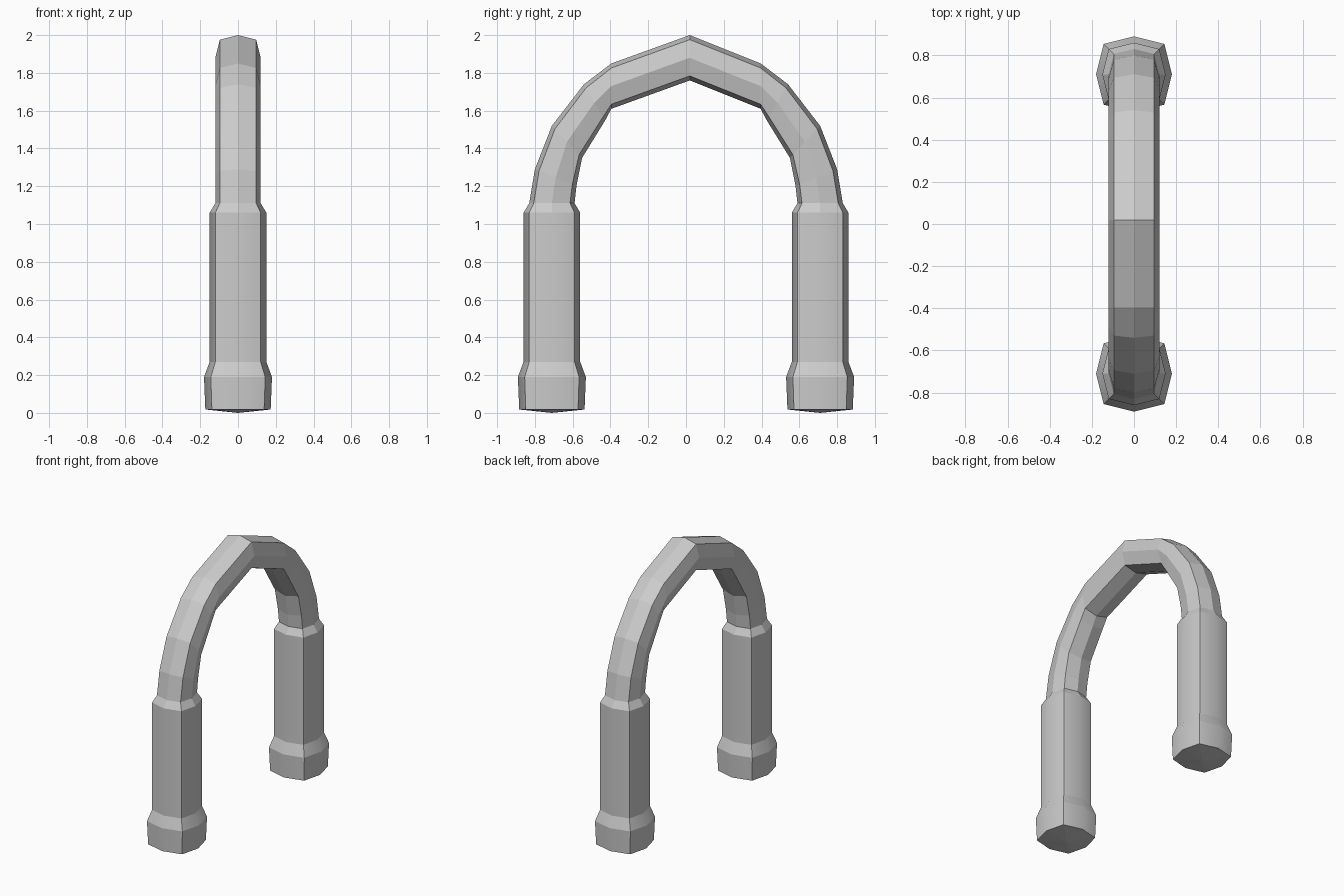
import bpy, bmesh
from mathutils import Vector

if "Cube" in bpy.data.objects:
    bpy.data.objects.remove(bpy.data.objects["Cube"])

LEG_Y = 0.71      # centre line of each leg
DIAG = 0.80       # rounded-square octagon: corner points relative to radius
SECTION = [(0, 1), (DIAG, DIAG), (1, 0), (DIAG, -DIAG),
           (0, -1), (-DIAG, -DIAG), (-1, 0), (-DIAG, DIAG)]


def level(z, r):
    """Horizontal station on the right-hand leg: outer point, inner point, half width."""
    return (LEG_Y + r, z), (LEG_Y - r, z), r


def mirrored(station):
    (oy, oz), (iy, iz), r = station
    return (-oy, oz), (-iy, iz), r


def loft(name, stations, smooth_below=None, bottom_z=None):
    """Skin octagon rings laid between each station's outer and inner points."""
    bm = bmesh.new()
    rings = []
    for outer, inner, r in stations:
        o, i = Vector((0, *outer)), Vector((0, *inner))
        mid, half = (o + i) / 2, (o - i) / 2
        rings.append([bm.verts.new(mid + half * v + Vector((r * u, 0, 0)))
                      for u, v in SECTION])
    for a, b in zip(rings, rings[1:]):
        for k in range(8):
            n = (k + 1) % 8
            f = bm.faces.new((a[k], a[n], b[n], b[k]))
            f.smooth = smooth_below is not None
    # shallow pointed underside
    if bottom_z is not None:
        y = (stations[0][0][0] + stations[0][1][0]) / 2
        tip = bm.verts.new((0, y, bottom_z))
        for k in range(8):
            bm.faces.new((rings[0][k], rings[0][(k + 1) % 8], tip))
    bmesh.ops.recalc_face_normals(bm, faces=bm.faces)
    # crisp corners and rings, soft across the slightly bowed sides
    for e in bm.edges:
        if e.is_boundary or e.calc_face_angle(0) > 0.52 or \
                abs(e.verts[0].co.z - e.verts[1].co.z) < 0.001:
            e.smooth = False
    mesh = bpy.data.meshes.new(name)
    bm.to_mesh(mesh)
    bm.free()
    obj = bpy.data.objects.new(name, mesh)
    bpy.context.collection.objects.link(obj)
    return obj


# Legs with flared feet
leg = [level(0.018, 0.173), level(0.19, 0.18), level(0.27, 0.15), level(1.06, 0.15)]
loft("right_leg", leg, smooth_below=1, bottom_z=0.0)
loft("left_leg", [mirrored(s) for s in leg], smooth_below=1, bottom_z=0.0)

# Arched handle, from the leg shoulders up to the peak
R = 0.12
side = [level(1.06, 0.15), level(1.11, R),
        ((0.80, 1.29), (0.58, 1.20), R),
        ((0.71, 1.52), (0.55, 1.35), R),
        ((0.54, 1.74), (0.43, 1.545), R),
        ((0.395, 1.85), (0.395, 1.61), R)]
peak = ((0.02, 2.0), (0.02, 1.76), R)
loft("arch", side + [peak] + [mirrored(s) for s in reversed(side)])
